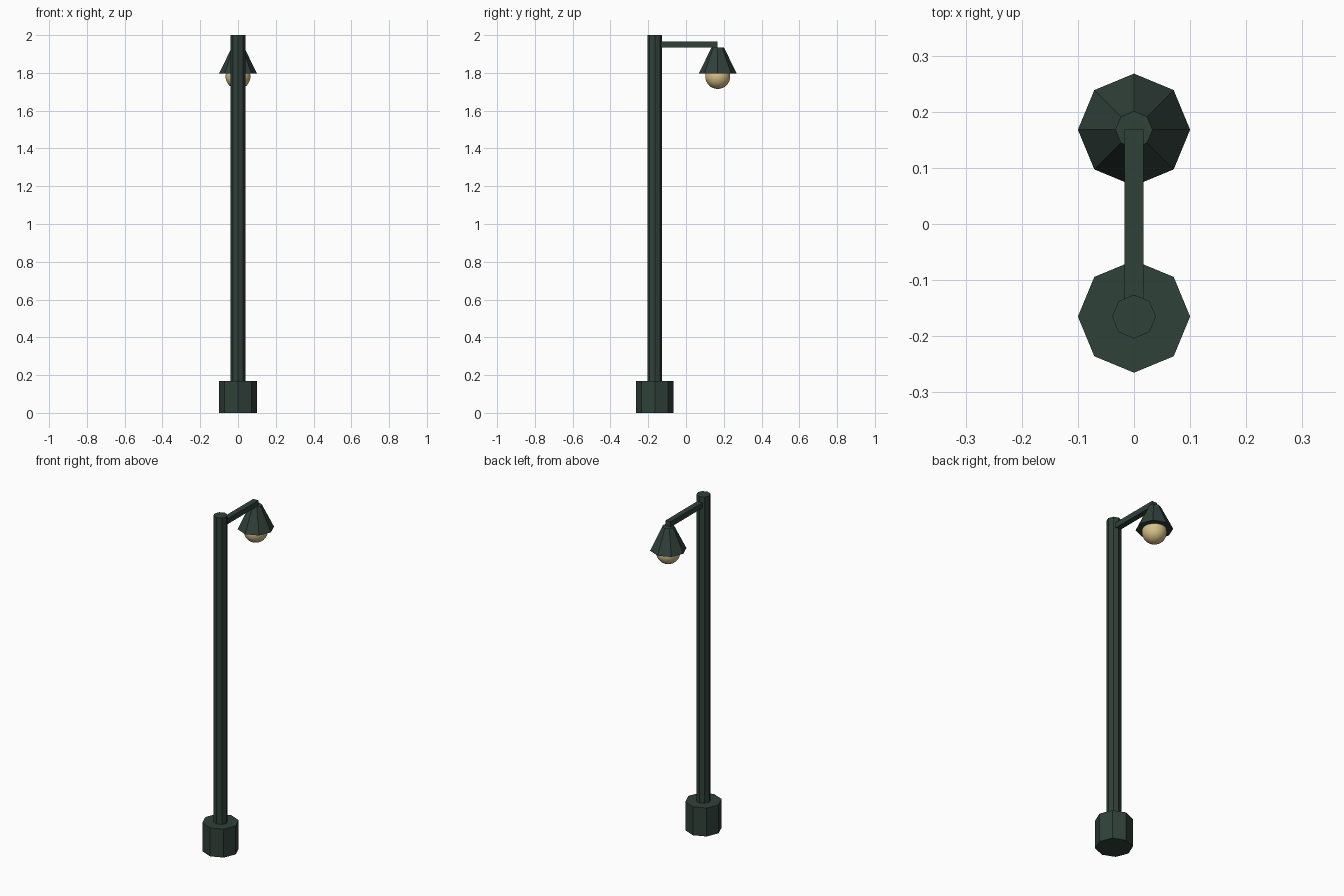
import bpy, math

if "Cube" in bpy.data.objects:
    bpy.data.objects.remove(bpy.data.objects["Cube"])

def material(name, rgb):
    m = bpy.data.materials.new(name)
    m.diffuse_color = (*rgb, 1)
    m.use_nodes = True
    m.node_tree.nodes["Principled BSDF"].inputs["Base Color"].default_value = m.diffuse_color
    return m

GREEN = material("dark green metal", (0.030, 0.052, 0.042))
GLOW = material("warm bulb", (0.68, 0.53, 0.25))

POLE_Y, LAMP_Y = -0.165, 0.168

def octagon(name, y, z0, z1, r0, r1):
    """Eight-sided frustum with corners on the x and y axes."""
    bpy.ops.mesh.primitive_cone_add(vertices=8, radius1=r0, radius2=r1, depth=z1 - z0,
                                    location=(0, y, (z0 + z1) / 2))
    o = bpy.context.object
    o.name = name
    o.data.materials.append(GREEN)
    return o

# Foot and post
octagon("base", POLE_Y, 0, 0.17, 0.1, 0.1)
octagon("pole", POLE_Y, 0.17, 2.0, 0.039, 0.039)

# Horizontal arm
bpy.ops.mesh.primitive_cube_add(size=1, location=(0, (POLE_Y + LAMP_Y) / 2, 1.95))
arm = bpy.context.object
arm.name = "arm"
arm.scale = (0.033, LAMP_Y - POLE_Y, 0.032)
arm.data.materials.append(GREEN)

# Lamp shade
octagon("lamp_shade", LAMP_Y, 1.797, 1.935, 0.1, 0.033)

# Round bulb
bpy.ops.mesh.primitive_uv_sphere_add(segments=32, ring_count=16, radius=0.066,
                                     location=(0, LAMP_Y, 1.781))
bulb = bpy.context.object
bulb.name = "bulb"
bulb.data.materials.append(GLOW)
bpy.ops.object.shade_smooth_by_angle(angle=math.radians(40))
